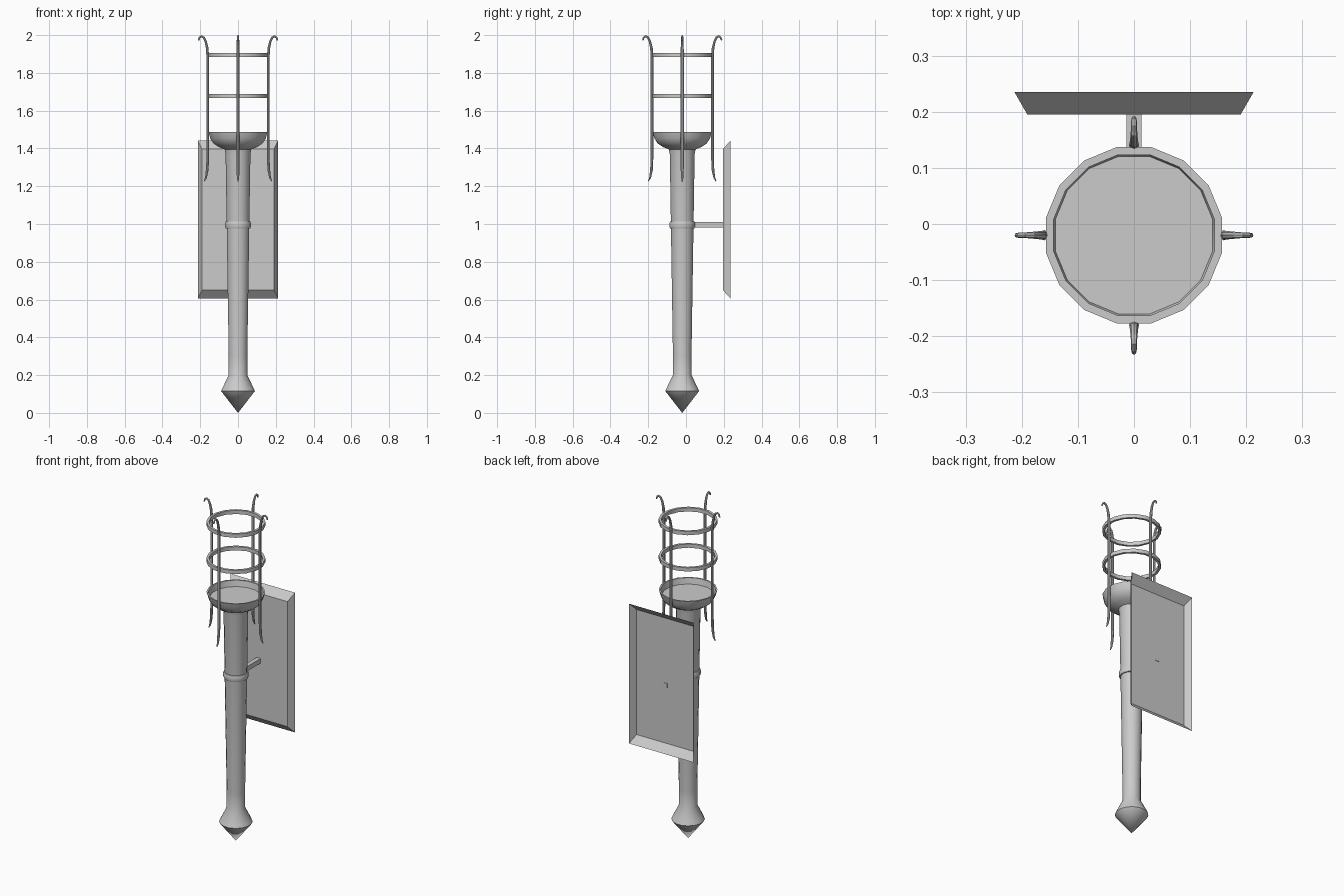
import bpy, bmesh, math
from mathutils import Matrix, Vector

if "Cube" in bpy.data.objects:
    bpy.data.objects.remove(bpy.data.objects["Cube"])

CY = -0.02      # torch axis offset in y
SIDES = 16


def finish(name, bm, smooth=True, location=(0, 0, 0), fix=True):
    if fix:
        bmesh.ops.recalc_face_normals(bm, faces=bm.faces[:])
    mesh = bpy.data.meshes.new(name)
    bm.to_mesh(mesh)
    bm.free()
    ob = bpy.data.objects.new(name, mesh)
    ob.location = location
    bpy.context.collection.objects.link(ob)
    if smooth:
        bpy.ops.object.select_all(action='DESELECT')
        ob.select_set(True)
        bpy.context.view_layer.objects.active = ob
        bpy.ops.object.shade_smooth_by_angle(angle=math.radians(32))
    return ob


def lathe(name, profile, closed=False):
    """Spin an (r, z) profile round the torch axis, flats facing the axes."""
    bm = bmesh.new()
    pts = [Vector((r, 0, z)) for r, z in profile]
    verts = [bm.verts.new(p) for p in pts]
    edges = [bm.edges.new(e) for e in zip(verts, verts[1:])]
    if closed:
        edges.append(bm.edges.new((verts[-1], verts[0])))
    bmesh.ops.rotate(bm, verts=verts, matrix=Matrix.Rotation(math.pi / SIDES, 3, 'Z'))
    bmesh.ops.spin(bm, geom=verts + edges, axis=(0, 0, 1), cent=(0, 0, 0),
                   angle=math.tau, steps=SIDES, use_duplicate=False)
    bmesh.ops.remove_doubles(bm, verts=bm.verts[:], dist=1e-5)
    return finish(name, bm, location=(0, CY, 0))


# Shaft with pointed foot, flaring into the shallow bowl
lathe("torch_body", [
    (0, 0), (0.091, 0.115), (0.085, 0.13), (0.05, 0.2), (0.05, 0.3),
    (0.067, 1.37), (0.072, 1.395), (0.105, 1.408), (0.133, 1.427),
    (0.15, 1.453), (0.159, 1.487), (0.15, 1.487), (0.143, 1.452), (0, 1.452)])

# Collar round the shaft
lathe("shaft_collar", [(0.058, 0.975), (0.066, 0.977), (0.069, 0.985),
                       (0.069, 1.004), (0.066, 1.013), (0.058, 1.015)], closed=True)

# Cage rings
for i, z in enumerate((1.678, 1.895)):
    lathe(f"cage_ring_{i + 1}", [(0.146, z - 0.011), (0.16, z - 0.011),
                                 (0.16, z + 0.011), (0.146, z + 0.011)], closed=True)

# Cage prongs: tapered rods with hooked tops and flared lower tips
# (radial distance, height, half thickness, half width)
path = [(0.179, 1.226, 0.002, 0.003), (0.170, 1.245, 0.005, 0.006),
        (0.163, 1.285, 0.007, 0.008), (0.160, 1.35, 0.007, 0.009),
        (0.160, 1.60, 0.007, 0.009), (0.160, 1.88, 0.007, 0.009),
        (0.163, 1.93, 0.007, 0.008), (0.171, 1.967, 0.006, 0.007),
        (0.182, 1.988, 0.006, 0.006), (0.194, 1.994, 0.006, 0.005),
        (0.204, 1.987, 0.005, 0.005), (0.209, 1.972, 0.004, 0.004)]


def prong(name, angle):
    bm = bmesh.new()
    loops = []
    for i, (r, z, t, w) in enumerate(path):
        a, b = path[max(i - 1, 0)], path[min(i + 1, len(path) - 1)]
        tan = Vector((b[0] - a[0], 0, b[1] - a[1])).normalized()
        nrm = Vector((tan.z, 0, -tan.x))
        loops.append([bm.verts.new(Vector((r, 0, z)) + nrm * t * math.cos(k * math.tau / 8)
                                   + Vector((0, w * math.sin(k * math.tau / 8), 0)))
                      for k in range(8)])
    for la, lb in zip(loops, loops[1:]):
        for k in range(8):
            bm.faces.new((la[k], la[k - 1], lb[k - 1], lb[k]))
    bm.faces.new(loops[0])
    bm.faces.new(loops[-1])
    bmesh.ops.rotate(bm, verts=bm.verts[:], matrix=Matrix.Rotation(angle, 3, 'Z'))
    return finish(name, bm, location=(0, CY, 0))


for k, side in enumerate(("right", "back", "left", "front")):
    prong(f"cage_prong_{side}", k * math.pi / 2)

# Wall plate: bevelled tray, open at the back
bm = bmesh.new()
rings = []
for y, hx, z0, z1 in ((0.195, 0.19, 0.65, 1.397), (0.235, 0.213, 0.606, 1.441)):
    rings.append([bm.verts.new((x, y, z)) for x, z in
                  ((-hx, z0), (hx, z0), (hx, z1), (-hx, z1))])
front, back = rings
bm.faces.new(front)
for k in range(4):
    bm.faces.new((front[k], front[k - 1], back[k - 1], back[k]))
finish("wall_plate", bm, smooth=False, fix=False)

# Strut joining collar and plate
bm = bmesh.new()
bmesh.ops.create_cube(bm, size=1)
bmesh.ops.scale(bm, vec=(0.026, 0.167, 0.028), verts=bm.verts[:])
finish("wall_strut", bm, smooth=False, location=(0, 0.1145, 0.996))
